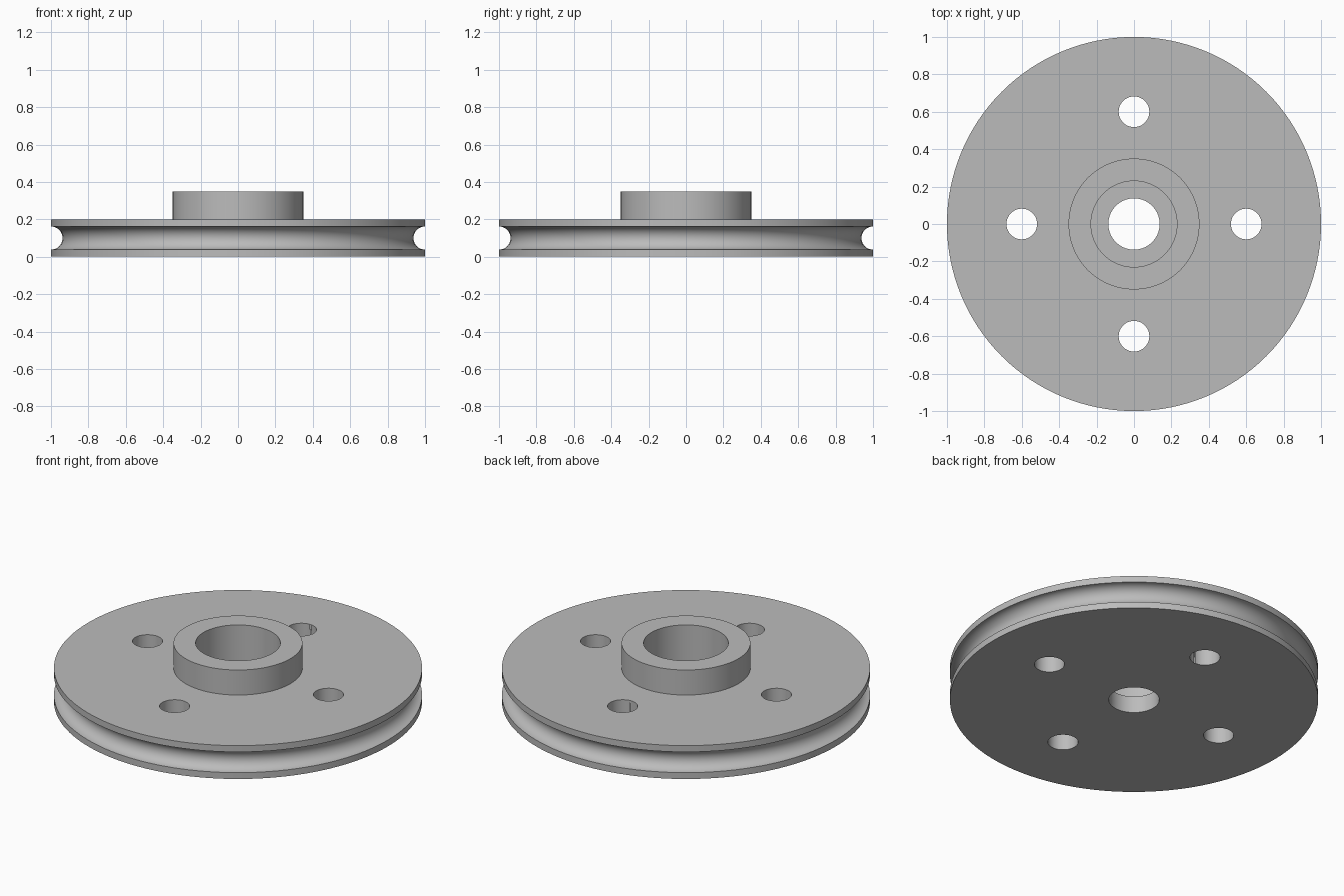
import bpy, bmesh, math

if "Cube" in bpy.data.objects:
    bpy.data.objects.remove(bpy.data.objects["Cube"])

SEGS = 128
grey = bpy.data.materials.new("plain grey")
grey.diffuse_color = (0.5, 0.5, 0.5, 1)
grey.use_nodes = True
grey.node_tree.nodes["Principled BSDF"].inputs["Base Color"].default_value = grey.diffuse_color


def lathe(name, profile):
    """Revolve a closed (radius, z) profile around the z axis."""
    bm = bmesh.new()
    rings = []
    for i in range(SEGS):
        a = 2 * math.pi * i / SEGS
        rings.append([bm.verts.new((r * math.cos(a), r * math.sin(a), z)) for r, z in profile])
    n = len(profile)
    for i in range(SEGS):
        p, q = rings[i], rings[(i + 1) % SEGS]
        for j in range(n):
            k = (j + 1) % n
            bm.faces.new((p[j], q[j], q[k], p[k]))
    bmesh.ops.recalc_face_normals(bm, faces=bm.faces)
    mesh = bpy.data.meshes.new(name)
    bm.to_mesh(mesh)
    bm.free()
    mesh.materials.append(grey)
    obj = bpy.data.objects.new(name, mesh)
    bpy.context.collection.objects.link(obj)
    return obj


# Half-round rope groove in the rim
GROOVE_R, GROOVE_Z = 0.062, 0.1
groove = []
for i in range(17):
    a = math.pi * i / 16
    groove.append((1 - GROOVE_R * math.sin(a), GROOVE_Z - GROOVE_R * math.cos(a)))

# Wheel with raised hub, counterbore and narrower shaft bore
profile = [(0.137, 0), (1, 0)] + groove + [
    (1, 0.2), (0.35, 0.2), (0.35, 0.35), (0.23, 0.35), (0.23, 0.1), (0.137, 0.1)]
wheel = lathe("pulley_wheel", profile)

# Four through holes around the hub
for i in range(4):
    a = math.pi / 2 * i
    bpy.ops.mesh.primitive_cylinder_add(vertices=48, radius=0.082, depth=0.6,
                                        location=(0.6 * math.cos(a), 0.6 * math.sin(a), 0.1))
    cutter = bpy.context.object
    cutter.name = f"hole_cutter_{i + 1}"
    cutter.data.materials.append(grey)
    cutter.hide_render = True
    cutter.display_type = 'WIRE'
    cut = wheel.modifiers.new(f"hole_{i + 1}", 'BOOLEAN')
    cut.operation = 'DIFFERENCE'
    cut.solver = 'EXACT'
    cut.object = cutter

# Apply the cuts, then shade smooth with sharp rims
bpy.ops.object.select_all(action='DESELECT')
wheel.select_set(True)
bpy.context.view_layer.objects.active = wheel
for name in [m.name for m in wheel.modifiers]:
    bpy.ops.object.modifier_apply(modifier=name)
for obj in [o for o in bpy.data.objects if o.name.startswith("hole_cutter")]:
    bpy.data.objects.remove(obj)
bpy.ops.object.shade_smooth_by_angle(angle=math.radians(30))
